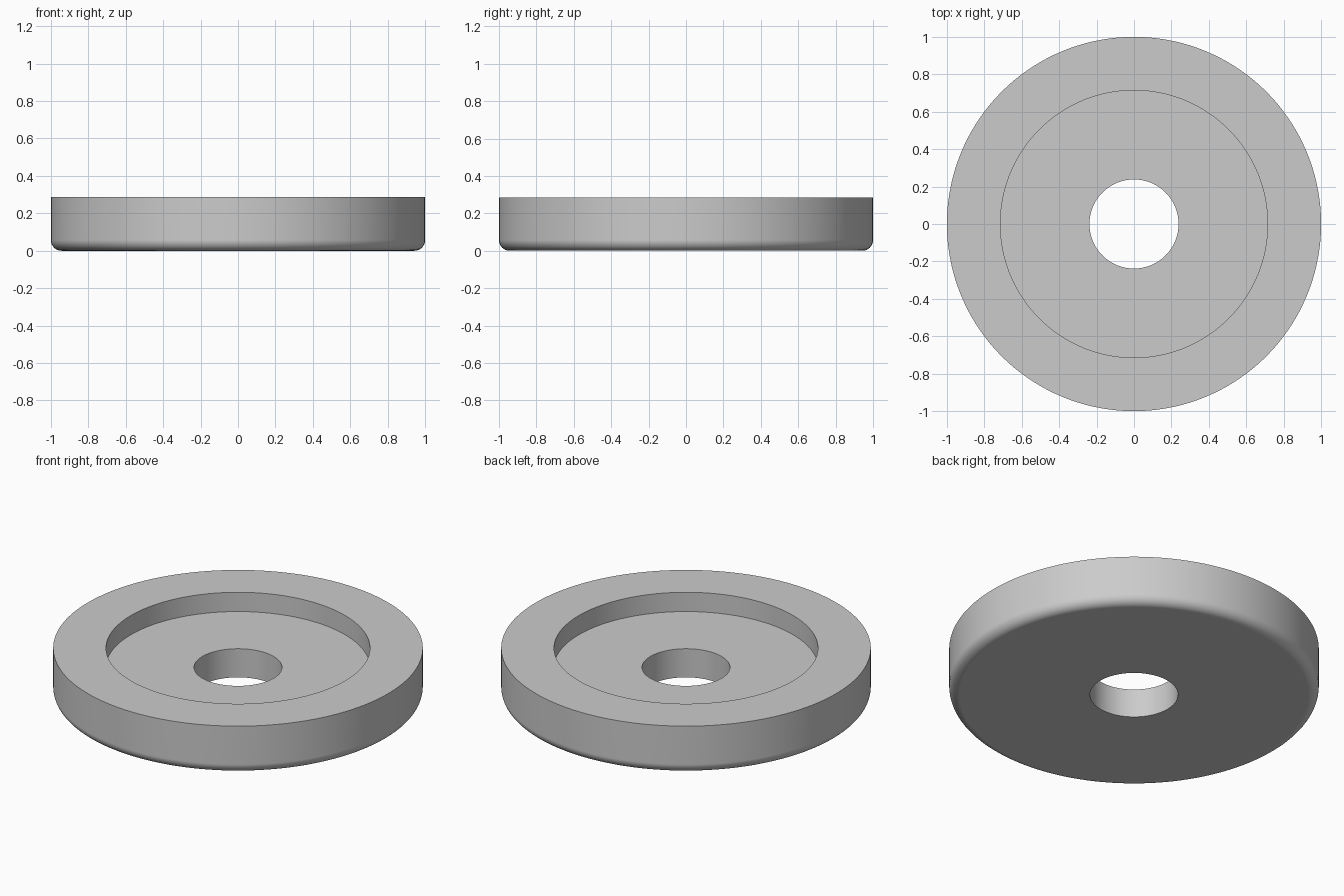
import bpy
import bmesh
from math import cos, sin, pi, tau, radians

cube = bpy.data.objects.get("Cube")
if cube:
    bpy.data.objects.remove(cube, do_unlink=True)

SEGMENTS = 144
OUTER, RECESS, BORE = 1.0, 0.714, 0.238
HEIGHT, FLOOR, FILLET = 0.286, 0.171, 0.057
FILLET_STEPS = 8

# Plain grey material
grey = bpy.data.materials.new("plain_grey")
grey.use_nodes = True
colour = (0.6, 0.6, 0.6, 1.0)
grey.diffuse_color = colour
grey.node_tree.nodes["Principled BSDF"].inputs["Base Color"].default_value = colour

# Closed cross-section: bore, rounded lower rim, top rim, recess
profile = [(BORE, FLOOR), (BORE, 0)]
for i in range(FILLET_STEPS + 1):
    a = pi / 2 * i / FILLET_STEPS
    profile.append((OUTER - FILLET + FILLET * sin(a), FILLET - FILLET * cos(a)))
profile += [(OUTER, HEIGHT), (RECESS, HEIGHT), (RECESS, FLOOR)]

# Revolve the cross-section into a ring
bm = bmesh.new()
rings = []
for s in range(SEGMENTS):
    t = tau * s / SEGMENTS
    rings.append([bm.verts.new((r * cos(t), r * sin(t), z)) for r, z in profile])
for s in range(SEGMENTS):
    here, after = rings[s], rings[(s + 1) % SEGMENTS]
    for j in range(len(profile)):
        k = (j + 1) % len(profile)
        bm.faces.new((here[j], after[j], after[k], here[k]))
bmesh.ops.recalc_face_normals(bm, faces=bm.faces)
mesh = bpy.data.meshes.new("recessed_washer")
bm.to_mesh(mesh)
bm.free()
mesh.materials.append(grey)

washer = bpy.data.objects.new("recessed_washer", mesh)
bpy.context.collection.objects.link(washer)
bpy.ops.object.select_all(action="DESELECT")
washer.select_set(True)
bpy.context.view_layer.objects.active = washer
bpy.ops.object.shade_smooth_by_angle(angle=radians(30))

# Keep the large flat faces evenly shaded beside the rounded rim
weighted = washer.modifiers.new("even_flats", "WEIGHTED_NORMAL")
weighted.keep_sharp = True
